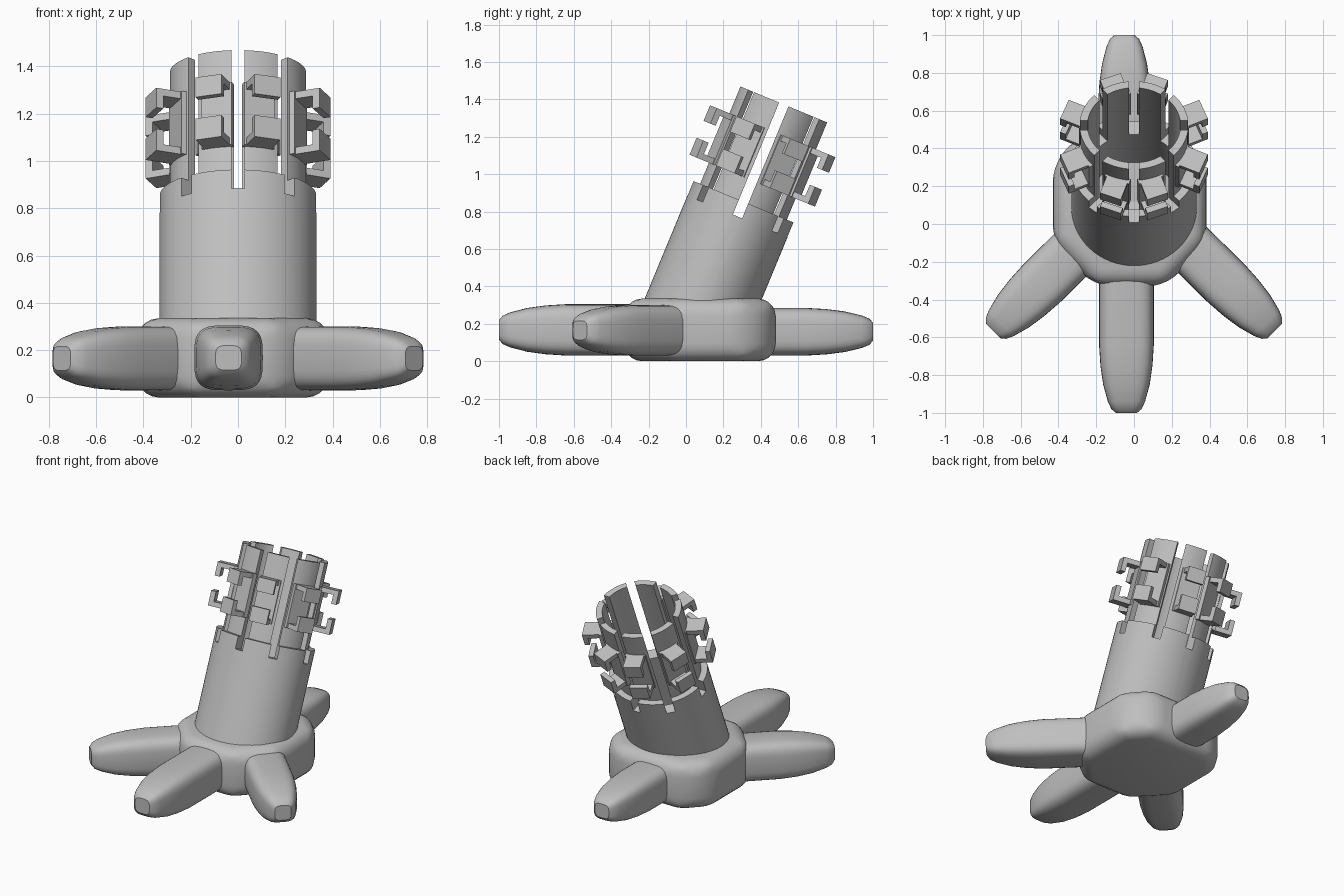
import bpy, bmesh
from math import sin, cos, pi, radians, copysign
from mathutils import Matrix, Vector

if "Cube" in bpy.data.objects:
    bpy.data.objects.remove(bpy.data.objects["Cube"], do_unlink=True)

grey = bpy.data.materials.new("plain_grey")
grey.use_nodes = True
tone = (0.52, 0.52, 0.52, 1)
grey.diffuse_color = tone
grey.node_tree.nodes["Principled BSDF"].inputs["Base Color"].default_value = tone

# Local frame of the leaning tube, origin at the collar rim
LEAN = Matrix.Translation((0, 0.3075, 0.8525)) @ Matrix.Rotation(radians(-22.5), 4, "X")
OVAL = 1.145


def make(name, bm, matrix=Matrix.Identity(4), smooth=True):
    bmesh.ops.recalc_face_normals(bm, faces=bm.faces)
    mesh = bpy.data.meshes.new(name)
    bm.to_mesh(mesh)
    bm.free()
    mesh.materials.append(grey)
    ob = bpy.data.objects.new(name, mesh)
    bpy.context.collection.objects.link(ob)
    ob.matrix_world = matrix
    if smooth:
        shade(ob)
    return ob


def shade(ob):
    bpy.ops.object.select_all(action="DESELECT")
    ob.select_set(True)
    bpy.context.view_layer.objects.active = ob
    bpy.ops.object.shade_smooth_by_angle(angle=radians(35))


def add_box(bm, low, high):
    low, high = Vector(low), Vector(high)
    size = high - low
    bmesh.ops.create_cube(bm, size=1, matrix=Matrix.Translation((low + high) / 2)
                          @ Matrix.Diagonal((*size, 1)))


def loft(bm, rings, closed=False):
    rows = [[bm.verts.new(p) for p in ring] for ring in rings]
    count = len(rows[0])
    pairs = list(zip(rows, rows[1:])) + ([(rows[-1], rows[0])] if closed else [])
    for a, b in pairs:
        for i in range(count):
            j = (i + 1) % count
            bm.faces.new((a[i], a[j], b[j], b[i]))
    if not closed:
        bm.faces.new(rows[0])
        bm.faces.new(rows[-1])


# Rounded base body
outline = [(-0.21, -0.33), (0.17, -0.33), (0.385, -0.1), (0.385, 0.32),
           (0.24, 0.48), (-0.28, 0.48), (-0.43, 0.32), (-0.43, -0.1)]
bm = bmesh.new()
loft(bm, [[(x, y, z) for x, y in outline] for z in (0, 0.335)])
bmesh.ops.bevel(bm, geom=bm.edges[:], offset=0.095, segments=5, profile=0.5,
                affect="EDGES", clamp_overlap=True)
make("base_body", bm)


# Tapered feet with rounded-square sections
def foot(name, root, tip, width, low, high):
    root, tip = Vector((*root, 0)), Vector((*tip, 0))
    along = (tip - root).normalized()
    side = Vector((along.y, -along.x, 0))
    taper = [(0, 0.38), (0.02, 0.55), (0.06, 0.68), (0.15, 0.85), (0.25, 0.95),
             (0.36, 1), ((tip - root).length, 1)]
    rings = []
    for back, scale in taper:
        ring = []
        for k in range(32):
            a = 2 * pi * k / 32
            c, s = [copysign(abs(v) ** 0.55, v) for v in (cos(a), sin(a))]
            p = tip - along * back + side * (c * scale * width / 2)
            p.z = (low + high) / 2 + s * scale * (high - low) / 2
            ring.append(p)
        rings.append(ring)
    bm = bmesh.new()
    loft(bm, rings)
    make(name, bm)


foot("front_foot", (-0.04, -0.1), (-0.04, -1), 0.29, 0.03, 0.305)
foot("back_foot", (-0.05, 0.2), (-0.05, 1), 0.28, 0.03, 0.285)
for name, sign in (("left", 1), ("right", -1)):
    foot(name + "_foot", (sign * 0.2, -0.03), (sign * 0.745, -0.567), 0.28, 0.03, 0.3)

# Hollow stepped tube
profile = [(0.29, -0.72), (0.29, 0), (0.252, 0), (0.252, 0.563),
           (0.215, 0.563), (0.215, -0.55), (0.001, -0.55), (0.001, -0.72)]
bm = bmesh.new()
loft(bm, [[(r * OVAL * cos(2 * pi * k / 64), r * sin(2 * pi * k / 64), z)
           for k in range(64)] for r, z in profile], closed=True)
tube = make("slotted_tube", bm, LEAN, smooth=False)

# Slots split the upper tube into eight staves
cutters = []
for i in range(4):
    bm = bmesh.new()
    add_box(bm, (-0.027, -0.6, -0.085), (0.027, 0.6, 0.8))
    cutter = make("slot_cutter", bm, LEAN @ Matrix.Rotation(i * pi / 4, 4, "Z"), smooth=False)
    cutter.hide_render = True
    cutters.append(cutter)
    mod = tube.modifiers.new("slot", "BOOLEAN")
    mod.operation, mod.solver, mod.object = "DIFFERENCE", "EXACT", cutter
bpy.context.view_layer.update()
cut_mesh = bpy.data.meshes.new_from_object(
    tube.evaluated_get(bpy.context.evaluated_depsgraph_get()))
tube.modifiers.clear()
tube.data = cut_mesh
for cutter in cutters:
    bpy.data.objects.remove(cutter, do_unlink=True)
shade(tube)


# Clip on each stave: back plate, two tabs and two lips facing each other
def clip(name, angle, plate, reach):
    half, low, high, thick = 0.058, 0.122, 0.408, 0.032
    bm = bmesh.new()
    add_box(bm, (plate - 0.03, -half - 0.01, low), (plate, half + 0.01, high))
    for a, b, c, d in ((low, low + thick, low, low + 0.098),
                       (high - thick, high, high - 0.09, high)):
        add_box(bm, (plate - 0.03, -half, a), (reach, half, b))
        add_box(bm, (reach - thick, -half, c), (reach, half, d))
    make(name, bm, LEAN @ Matrix.Rotation(angle, 4, "Z"), smooth=False)


for end, turn in (("front", -1), ("back", 1)):
    for side, sign in (("left", 1), ("right", -1)):
        for kind, deg, plate, reach in (("inner", 20, 0.266, 0.365), ("outer", 67, 0.288, 0.4)):
            clip(f"{end}_{side}_{kind}_clip", turn * (pi / 2 - sign * radians(deg)), plate, reach)
